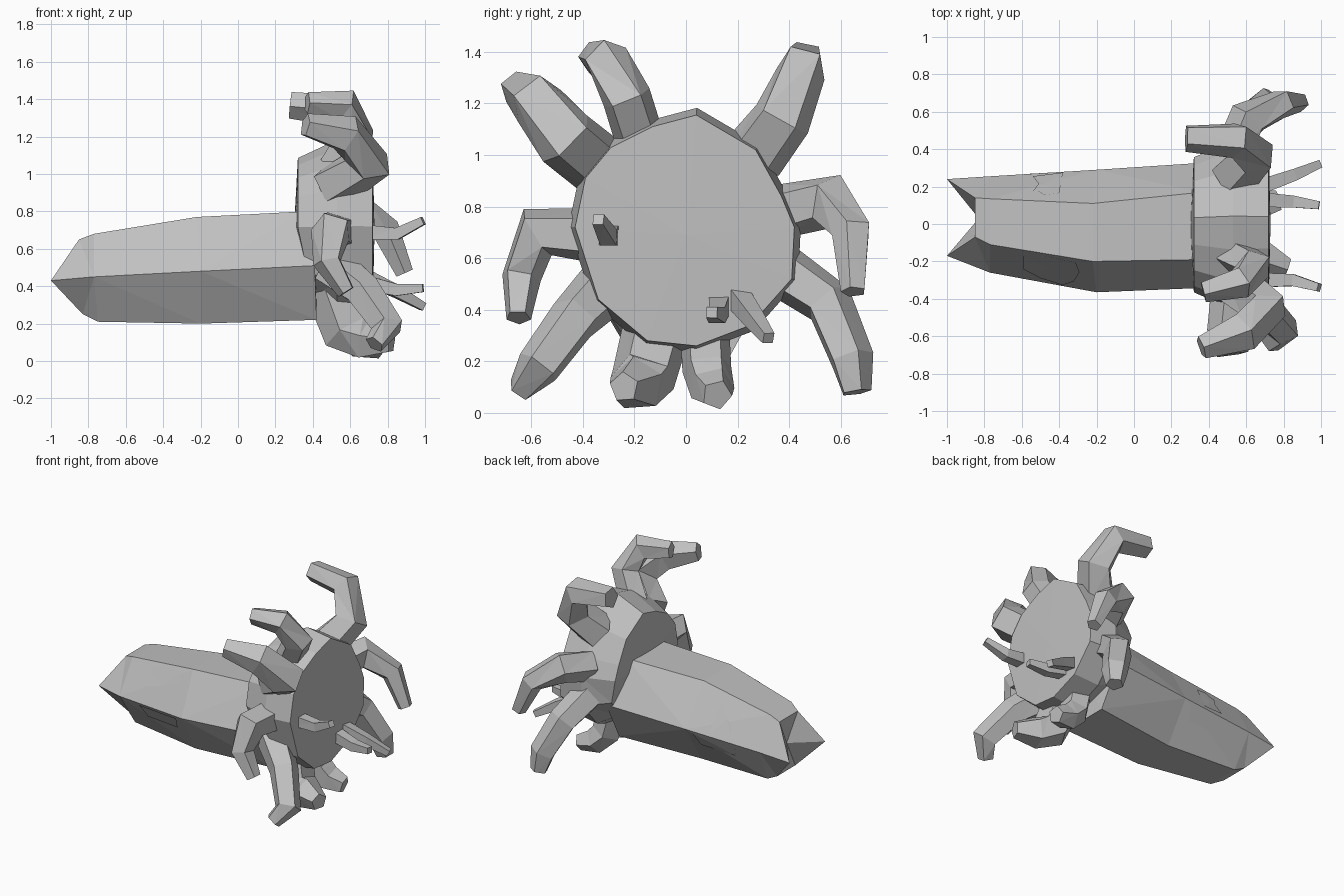
import bpy, bmesh, math
from mathutils import Vector
from mathutils.bvhtree import BVHTree

if "Cube" in bpy.data.objects:
    bpy.data.objects.remove(bpy.data.objects["Cube"])

grey = bpy.data.materials.new("plain_grey")
grey.diffuse_color = (0.53, 0.53, 0.53, 1)
grey.use_nodes = True
grey.node_tree.nodes["Principled BSDF"].inputs["Base Color"].default_value = grey.diffuse_color


def finish(name, bm):
    bmesh.ops.recalc_face_normals(bm, faces=bm.faces)
    me = bpy.data.meshes.new(name)
    bm.to_mesh(me)
    bm.free()
    me.materials.append(grey)
    ob = bpy.data.objects.new(name, me)
    bpy.context.collection.objects.link(ob)
    return ob


def loft(name, rings, start=None, end=None):
    """Skin rings of points; each end is a flat cap or a fan to a centre."""
    bm = bmesh.new()
    vs = [[bm.verts.new(p) for p in r] for r in rings]
    n = len(vs[0])
    for a, b in zip(vs, vs[1:]):
        for i in range(n):
            j = (i + 1) % n
            bm.faces.new((a[i], a[j], b[j], b[i]))
    for ring, centre in ((vs[0], start), (vs[-1], end)):
        if centre:
            c = bm.verts.new(centre)
            for i in range(n):
                bm.faces.new((ring[i], ring[(i + 1) % n], c))
        else:
            bm.faces.new(ring)
    bmesh.ops.triangulate(bm, faces=[f for f in bm.faces if len(f.verts) == 4])
    return finish(name, bm)


def limb(name, path, radii, sides=5):
    """Faceted tapering tube along a bent path."""
    pts = [Vector(p) for p in path]
    rings = []
    u = None
    for i, p in enumerate(pts):
        t = (pts[min(i + 1, len(pts) - 1)] - pts[max(i - 1, 0)]).normalized()
        if u is None:
            u = Vector((1, 0, 0)) if abs(t.x) < 0.8 else Vector((0, 0, 1))
        u = (u - t * u.dot(t)).normalized()
        w = t.cross(u)
        rings.append([p + radii[i] * (u * math.cos(a) + w * math.sin(a))
                      for a in (2 * math.pi * (k + 0.5) / sides for k in range(sides))])
    return loft(name, rings)


# Mantle: six-sided, side edges run out to two tail points
def hexagon(xs, xt, xb, y0, y1, t0, t1, zs, zt, zb):
    return [(xs, y0, zs), (xt, t0, zt), (xt, t1, zt),
            (xs, y1, zs), (xb, t1, zb), (xb, t0, zb)]


mantle = loft("mantle", [
    hexagon(-1, -.85, -.83, -.17, .24, -.07, .14, .43, .65, .25),
    hexagon(-.77, -.77, -.75, -.26, .255, -.11, .135, .45, .68, .21),
    hexagon(-.2, -.22, -.2, -.365, .29, -.2, .11, .48, .77, .2),
    hexagon(.41, .36, .42, -.34, .33, -.19, .17, .51, .8, .22)],
    start=(-.83, .03, .45), end=(.42, 0, .5))

# Head: wide faceted drum whose back slopes forward below the middle
outline = [(.04, 1.155), (-.13, 1.11), (-.29, 1.03), (-.39, .91), (-.43, .72),
           (-.34, .44), (-.15, .28), (.04, .26), (.25, .34), (.41, .52),
           (.42, .72), (.37, .84), (.27, 1.02)]


def head_ring(x, s, lean=0):
    return [(x + lean * max(0, .69 - z), y * s, .69 + (z - .69) * s) for y, z in outline]


loft("head", [head_ring(.32, .85, .2), head_ring(.53, 1.06), head_ring(.72, 1)],
     start=(.3, 0, .72), end=(.73, 0, .69))

# Arms, clockwise seen from the face
arms = [
    [(.53, .25, .98), (.64, .37, 1.14), (.55, .45, 1.34), (.28, .46, 1.37)],
    [(.53, .36, .78), (.61, .56, .82), (.79, .645, .7), (.89, .65, .47)],
    [(.53, .36, .56), (.6, .55, .43), (.7, .64, .21), (.72, .66, .08)],
    [(.53, .07, .38), (.58, .08, .18), (.66, .1, .1), (.77, .12, .07)],
    [(.5, -.1, .38), (.58, -.16, .15), (.68, -.19, .11), (.82, -.24, .1)],
    [(.5, -.3, .5), (.67, -.43, .37), (.8, -.57, .18), (.73, -.64, .09)],
    [(.52, -.38, .69), (.5, -.58, .7), (.48, -.64, .53), (.58, -.65, .37)],
    [(.5, -.3, .93), (.7, -.46, 1.06), (.58, -.58, 1.21), (.36, -.66, 1.26)],
    [(.53, -.17, 1.03), (.64, -.23, 1.22), (.57, -.31, 1.37), (.37, -.36, 1.38)],
]
widths = [(.13, .12, .1, .075), (.11, .11, .08, .05), (.11, .1, .09, .06),
          (.1, .1, .09, .06), (.14, .13, .11, .06), (.12, .1, .09, .055),
          (.11, .11, .08, .05), (.13, .13, .11, .065), (.1, .1, .09, .06)]
for i, (path, w) in enumerate(zip(arms, widths)):
    limb(f"arm_{i + 1}", path, w)

# Three thin feelers reaching out of the face
feelers = [
    [(.68, -.3, .69), (.85, -.3, .68), (.99, -.34, .75)],
    [(.68, .13, .42), (.85, .12, .38), (.99, .1, .39)],
    [(.68, .2, .45), (.85, .26, .37), (.99, .32, .29)],
]
for i, path in enumerate(feelers):
    limb(f"feeler_{i + 1}", path, (.055, .045, .03), 4)

# Thin skin patches laid on the mantle
skin = BVHTree.FromPolygons([v.co.copy() for v in mantle.data.vertices],
                            [tuple(p.vertices) for p in mantle.data.polygons])


def patch(name, points, ray):
    ray = Vector(ray)
    pts = [Vector(p) for p in points]
    pts.append(sum(pts, Vector()) / len(pts))
    hits = []
    for p in pts:
        loc, nor, _, _ = skin.ray_cast(p - ray * 3, ray)
        hits.append(loc + nor * (-1 if nor.dot(ray) > 0 else 1) * 0.006)
    bm = bmesh.new()
    *vs, m = [bm.verts.new(h) for h in hits]
    for a, b in zip(vs, vs[1:] + vs[:1]):
        bm.faces.new((a, b, m))
    finish(name, bm)


front_upper = [(-.59, .67), (-.46, .72), (-.31, .73), (-.29, .65), (-.32, .55),
               (-.38, .49), (-.5, .51), (-.59, .56)]
front_lower = [(-.59, .45), (-.25, .465), (-.28, .37), (-.55, .36)]
back_upper = [(-.54, .25), (-.46, .26), (-.38, .27), (-.4, .16), (-.48, .15),
              (-.51, .17), (-.54, .17), (-.51, .21)]
patch("front_upper_patch", [(x, 0, z) for x, z in front_upper], (0, 1, 0))
patch("front_lower_patch", [(x, 0, z) for x, z in front_lower], (0, 1, 0))
patch("back_upper_patch", [(x, y, 0) for x, y in back_upper], (0, 0, -1))
patch("back_lower_patch", [(x, 0, z) for x, z in front_lower], (0, -1, 0))
